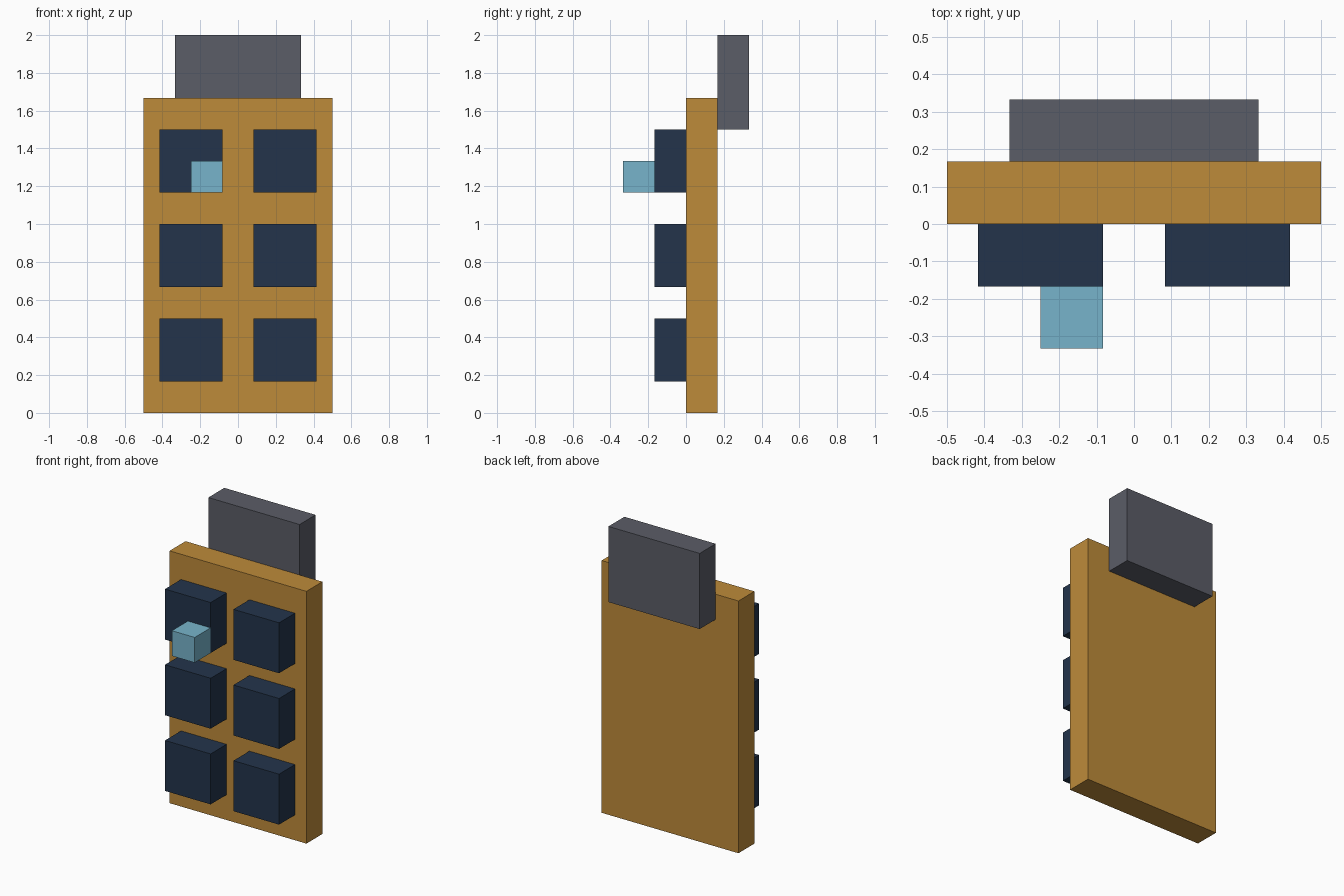
import bpy
import bmesh
from mathutils import Vector

if "Cube" in bpy.data.objects:
    bpy.data.objects.remove(bpy.data.objects["Cube"])

U = 1 / 6  # module size: every part sits on this grid


def material(name, rgb):
    """Flat colour from 0-255 sRGB values, stored as linear."""
    def lin(c):
        c /= 255
        return c / 12.92 if c <= 0.04045 else ((c + 0.055) / 1.055) ** 2.4
    mat = bpy.data.materials.new(name)
    mat.diffuse_color = (*[lin(c) for c in rgb], 1)
    mat.use_nodes = True
    mat.node_tree.nodes["Principled BSDF"].inputs["Base Color"].default_value = mat.diffuse_color
    return mat


def box(name, lo, hi, mat):
    """Box between two corners given in modules."""
    lo, hi = Vector(lo) * U, Vector(hi) * U
    bm = bmesh.new()
    bmesh.ops.create_cube(bm, size=1)
    bmesh.ops.scale(bm, vec=hi - lo, verts=bm.verts)
    mesh = bpy.data.meshes.new(name)
    bm.to_mesh(mesh)
    bm.free()
    mesh.materials.append(mat)
    obj = bpy.data.objects.new(name, mesh)
    obj.location = (lo + hi) / 2
    bpy.context.collection.objects.link(obj)
    return obj


ochre = material("ochre", (190, 139, 58))
navy = material("navy", (35, 52, 75))
grey = material("slate grey", (91, 93, 103))
blue = material("light blue", (119, 180, 203))

# Main upright board and the plate fixed behind its top edge
box("board", (-3, 0, 0), (3, 1, 10), ochre)
box("back_plate", (-2, 1, 9), (2, 2, 12), grey)

# Two columns of three raised blocks on the front
for row, z in enumerate((1, 4, 7)):
    for side, x in (("left", -2.5), ("right", 0.5)):
        box(f"front_block_{side}_{row + 1}", (x, -1, z), (x + 2, 0, z + 2), navy)

# Small knob on the lower inner corner of the top left block
box("knob", (-1.5, -2, 7), (-0.5, -1, 8), blue)
